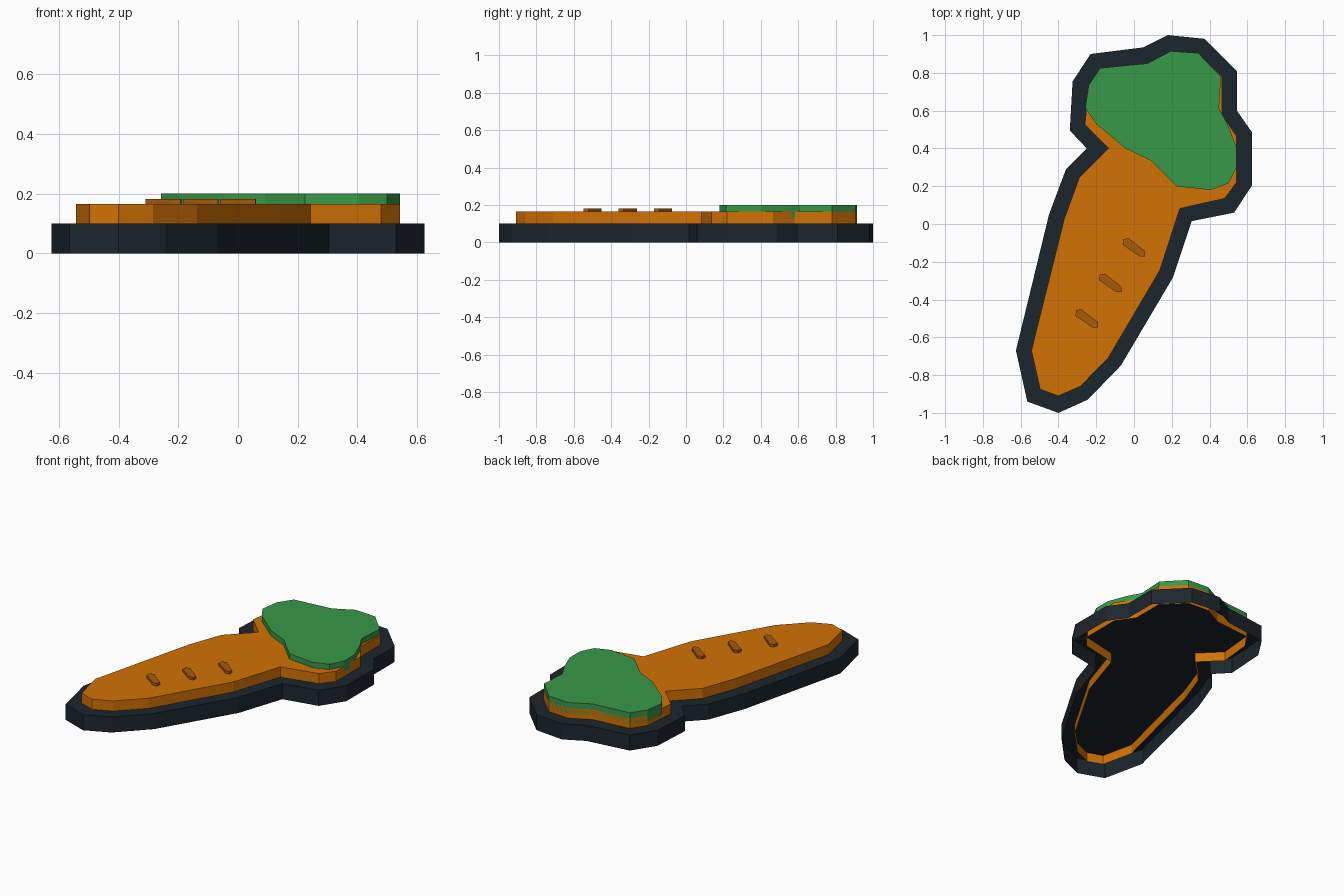
import bpy, bmesh


def material(name, rgb):
    m = bpy.data.materials.new(name)
    lin = [((c / 255 + 0.055) / 1.055) ** 2.4 for c in rgb]
    m.diffuse_color = (*lin, 1)
    return m


SLATE = material("dark slate", (28, 38, 46))
ORANGE = material("orange", (210, 114, 3))
BROWN = material("brown", (168, 90, 8))
GREEN = material("leaf green", (56, 152, 73))


def slab(name, pts, z0, z1, mat):
    """Outline raised from z0 to z1: walls and top, open underneath."""
    bm = bmesh.new()
    lo = [bm.verts.new((x, y, z0)) for x, y in pts]
    hi = [bm.verts.new((x, y, z1)) for x, y in pts]
    n = len(pts)
    for i in range(n):
        j = (i + 1) % n
        bm.faces.new((lo[i], lo[j], hi[j], hi[i]))
    bm.faces.new(hi)
    me = bpy.data.meshes.new(name)
    bm.to_mesh(me)
    bm.free()
    me.materials.append(mat)
    ob = bpy.data.objects.new(name, me)
    bpy.context.collection.objects.link(ob)
    return ob


# Outlines, clockwise as read from the plan, then reversed
OUTER = [(.18, 1), (.375, .98), (.545, .81), (.545, .6), (.625, .485), (.625, .205),
         (.53, .06), (.305, .015), (.205, -.285), (-.07, -.75), (-.245, -.93),
         (-.4, -1), (-.565, -.94), (-.625, -.67), (-.45, .05), (-.36, .29),
         (-.25, .4), (-.34, .495), (-.325, .755), (-.23, .9), (.05, .935)][::-1]
INNER = [(.195, .915), (.34, .905), (.465, .78), (.465, .58), (.543, .465), (.543, .22),
         (.48, .135), (.243, .082), (.137, -.245), (-.137, -.71), (-.285, -.86),
         (-.4, -.91), (-.497, -.875), (-.543, -.67), (-.37, .025), (-.29, .245),
         (-.135, .4), (-.26, .525), (-.24, .735), (-.18, .825), (.07, .85)][::-1]
LEAF = [(.195, .915), (.34, .905), (.46, .78), (.45, .61), (.495, .53), (.543, .405),
        (.543, .3), (.5, .215), (.405, .18), (.225, .2), (.09, .335), (-.045, .4),
        (-.2, .53), (-.258, .615), (-.24, .735), (-.18, .825), (.07, .85)][::-1]
MARK = [(-.056, .045), (-.028, .05), (.06, -.02), (.058, -.047), (.03, -.047), (-.06, .015)][::-1]

# Stacked layers, each sunk a little into the one below
slab("base", OUTER, 0, .1, SLATE)
slab("body", INNER, .04, .165, ORANGE)
slab("leaf_top", LEAF, .13, .2, GREEN)

# Three small raised marks
for i in range(3):
    cx, cy = -.125 * i, -.125 - .188 * i
    slab(f"mark_{i + 1}", [(cx + x, cy + y) for x, y in MARK], .15, .182, BROWN)
